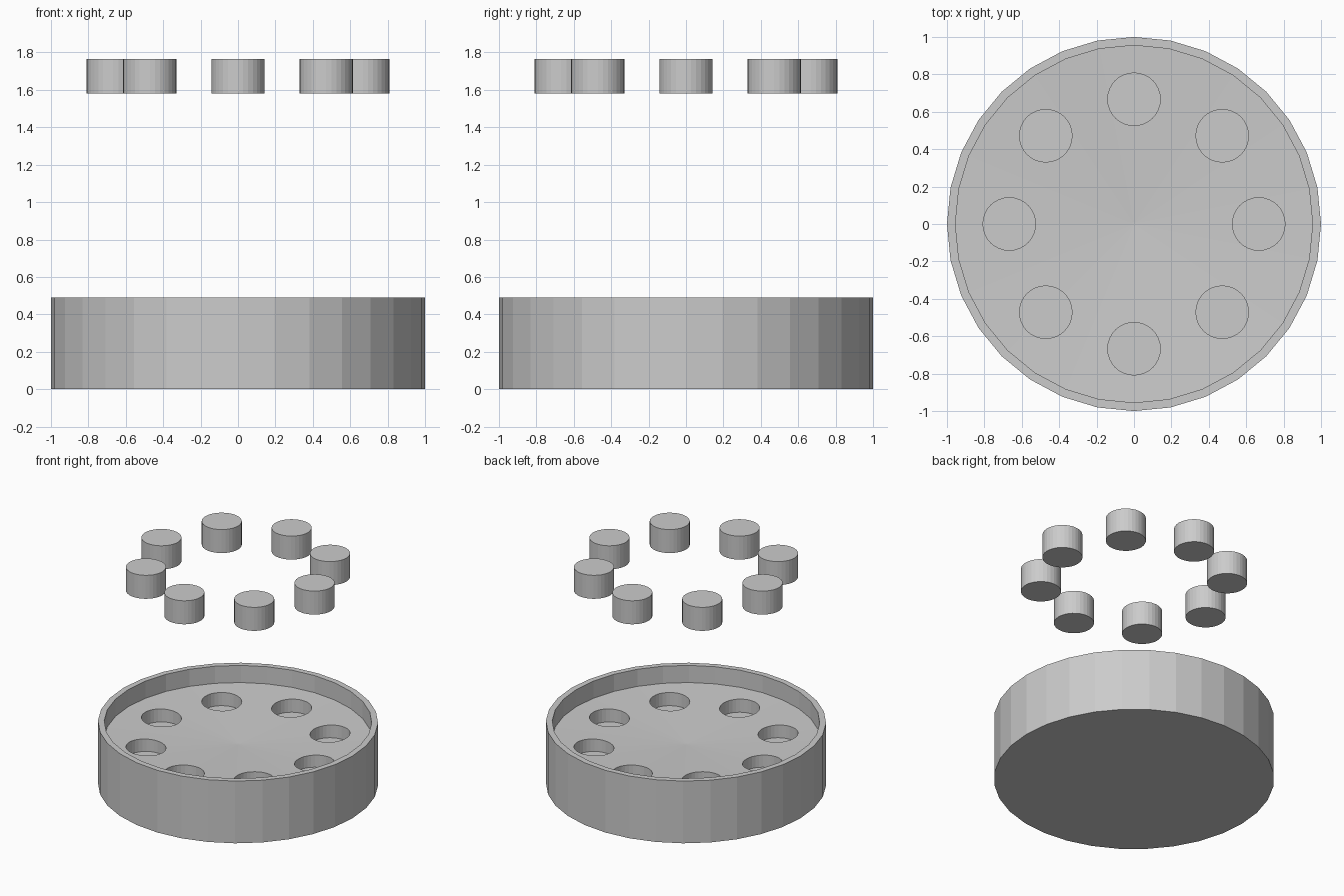
import bpy, bmesh, math
from mathutils import Matrix

if "Cube" in bpy.data.objects:
    bpy.data.objects.remove(bpy.data.objects["Cube"])

SIDES = 32
RING_R, PEG_R, PEG_H = 0.667, 0.143, 0.185
PEG_Z, HOLE_Z = 1.58, 0.245


def make_object(name, bm):
    bmesh.ops.recalc_face_normals(bm, faces=bm.faces)
    mesh = bpy.data.meshes.new(name)
    bm.to_mesh(mesh)
    bm.free()
    obj = bpy.data.objects.new(name, mesh)
    bpy.context.collection.objects.link(obj)
    return obj


def add_peg(bm, index, z):
    a = index * math.tau / 8
    place = Matrix.Translation((RING_R * math.cos(a), RING_R * math.sin(a), z + PEG_H / 2))
    bmesh.ops.create_cone(bm, cap_ends=True, segments=SIDES, radius1=PEG_R,
                          radius2=PEG_R, depth=PEG_H, matrix=place)


# Dish: faceted drum with a thin rim and a floor sloping gently to the centre
profile = [(1, 0), (1, 0.49), (0.955, 0.49), (0.955, 0.355), (0.01, 0.316)]
bm = bmesh.new()
rings = [[bm.verts.new((r * math.cos(i * math.tau / SIDES),
                        r * math.sin(i * math.tau / SIDES), z))
          for i in range(SIDES)] for r, z in profile]
for low, high in zip(rings, rings[1:]):
    for i in range(SIDES):
        j = (i + 1) % SIDES
        bm.faces.new((low[i], low[j], high[j], high[i]))
bm.faces.new(rings[0])
bm.faces.new(rings[-1])
dish = make_object("dish", bm)

# Eight round pockets cut into the floor
bm = bmesh.new()
for k in range(8):
    add_peg(bm, k, HOLE_Z)
cutter = make_object("pocket_cutter", bm)
cutter.hide_render = True
cut = dish.modifiers.new("pockets", 'BOOLEAN')
cut.operation = 'DIFFERENCE'
cut.solver = 'EXACT'
cut.object = cutter
bpy.context.view_layer.objects.active = dish
bpy.ops.object.modifier_apply(modifier=cut.name)
bpy.data.objects.remove(cutter)

# Eight pegs floating above their pockets
for k in range(8):
    bm = bmesh.new()
    add_peg(bm, k, PEG_Z)
    make_object(f"peg_{k + 1}", bm)
